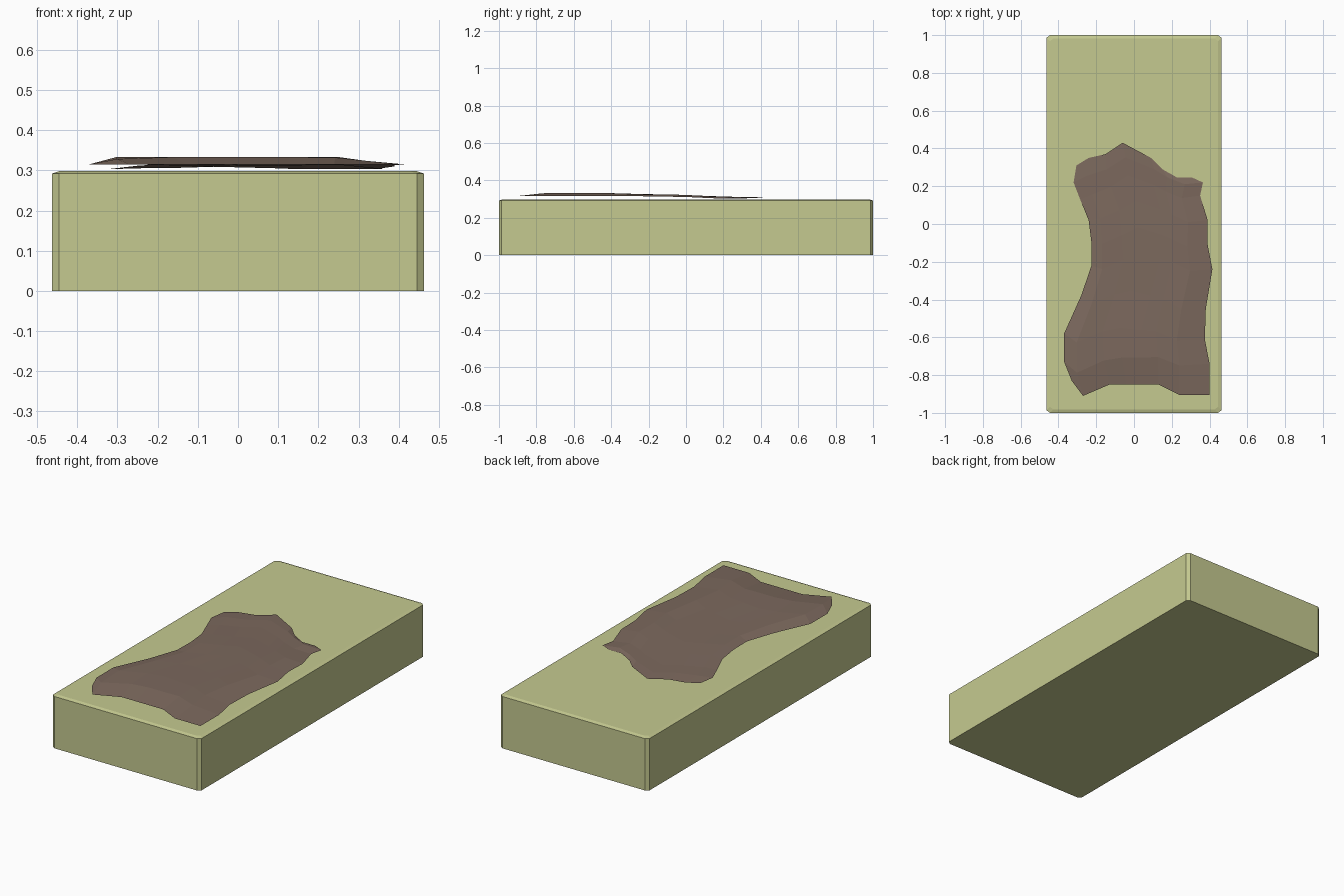
import bpy, bmesh
from mathutils import Vector

if "Cube" in bpy.data.objects:
    bpy.data.objects.remove(bpy.data.objects["Cube"])


def material(name, rgb):
    m = bpy.data.materials.new(name)
    m.diffuse_color = (*rgb, 1)
    m.use_nodes = True
    m.node_tree.nodes["Principled BSDF"].inputs["Base Color"].default_value = m.diffuse_color
    return m


def make_object(name, bm, mat):
    bmesh.ops.recalc_face_normals(bm, faces=bm.faces)
    mesh = bpy.data.meshes.new(name)
    bm.to_mesh(mesh)
    bm.free()
    mesh.materials.append(mat)
    ob = bpy.data.objects.new(name, mesh)
    bpy.context.collection.objects.link(ob)
    return ob


def lerp(table, t):
    for (a, za), (b, zb) in zip(table, table[1:]):
        if t <= b:
            return za + (zb - za) * max(0, (t - a) / (b - a))
    return table[-1][1]


# Mattress slab: chamfered corners, slightly chamfered top rim, flat base
HX, HY, H = 0.463, 1.0, 0.298
bm = bmesh.new()
rings = []
for z, inset in ((0, 0), (H - 0.006, 0), (H, 0.018)):
    x, y, cx, cy = HX - inset, HY - inset, 0.018, 0.014
    ring = [(x, -y + cy), (x, y - cy), (x - cx, y), (-x + cx, y),
            (-x, y - cy), (-x, -y + cy), (-x + cx, -y), (x - cx, -y)]
    rings.append([bm.verts.new((px, py, z)) for px, py in ring])
for lo, hi in zip(rings, rings[1:]):
    for i in range(8):
        j = (i + 1) % 8
        bm.faces.new((lo[i], lo[j], hi[j], hi[i]))
bm.faces.new(rings[0][::-1])
bm.faces.new(rings[-1])
make_object("mattress", bm, material("mattress_green", (0.56, 0.59, 0.28)))

# Crumpled cover: irregular outline filled as a grid patch between four edges
left = [(-.305, .31), (-.32, .22), (-.285, .13), (-.24, .02), (-.225, -.1),
        (-.225, -.22), (-.28, -.38), (-.37, -.58), (-.37, -.73), (-.33, -.83)]
right = [(.31, .245), (.365, .22), (.35, .15), (.39, .02), (.39, -.11),
         (.415, -.24), (.38, -.45), (.375, -.61), (.40, -.74), (.40, -.905)]
back = [(-.305, .31), (-.24, .35), (-.15, .37), (-.06, .43),
        (.09, .35), (.15, .29), (.23, .245), (.31, .245)]
front = [(-.33, -.83), (-.27, -.91), (-.13, -.85), (-.04, -.85),
         (.05, -.85), (.13, -.85), (.24, -.905), (.40, -.905)]
crest = [(-.85, .322), (-.74, .333), (-.45, .333), (-.33, .326), (-.1, .325),
         (.02, .321), (.15, .313), (.43, .310)]
rim = [(-.9, .315), (-.2, .315), (0, .311), (.15, .304), (.3, .303), (.43, .309)]

R, C = len(left), len(back)
V = lambda p: Vector(p)
bm = bmesh.new()
grid = []
for r in range(R):
    v = r / (R - 1)
    row = []
    for c in range(C):
        u = c / (C - 1)
        sides = V(left[r]) * (1 - u) + V(right[r]) * u
        ends = V(back[c]) * (1 - v) + V(front[c]) * v
        corners = ((V(left[0]) * (1 - u) + V(right[0]) * u) * (1 - v)
                   + (V(left[-1]) * (1 - u) + V(right[-1]) * u) * v)
        p = sides + ends - corners
        border = r in (0, R - 1) or c in (0, C - 1)
        z = lerp(rim if border else crest, p.y)
        row.append(bm.verts.new((p.x, p.y, z)))
    grid.append(row)
for r in range(R - 1):
    for c in range(C - 1):
        bm.faces.new((grid[r][c], grid[r + 1][c], grid[r + 1][c + 1], grid[r][c + 1]))
cover = make_object("crumpled_cover", bm, material("cover_brown", (0.20, 0.14, 0.11)))
if cover.data.polygons[0].normal.z < 0:
    cover.data.flip_normals()
